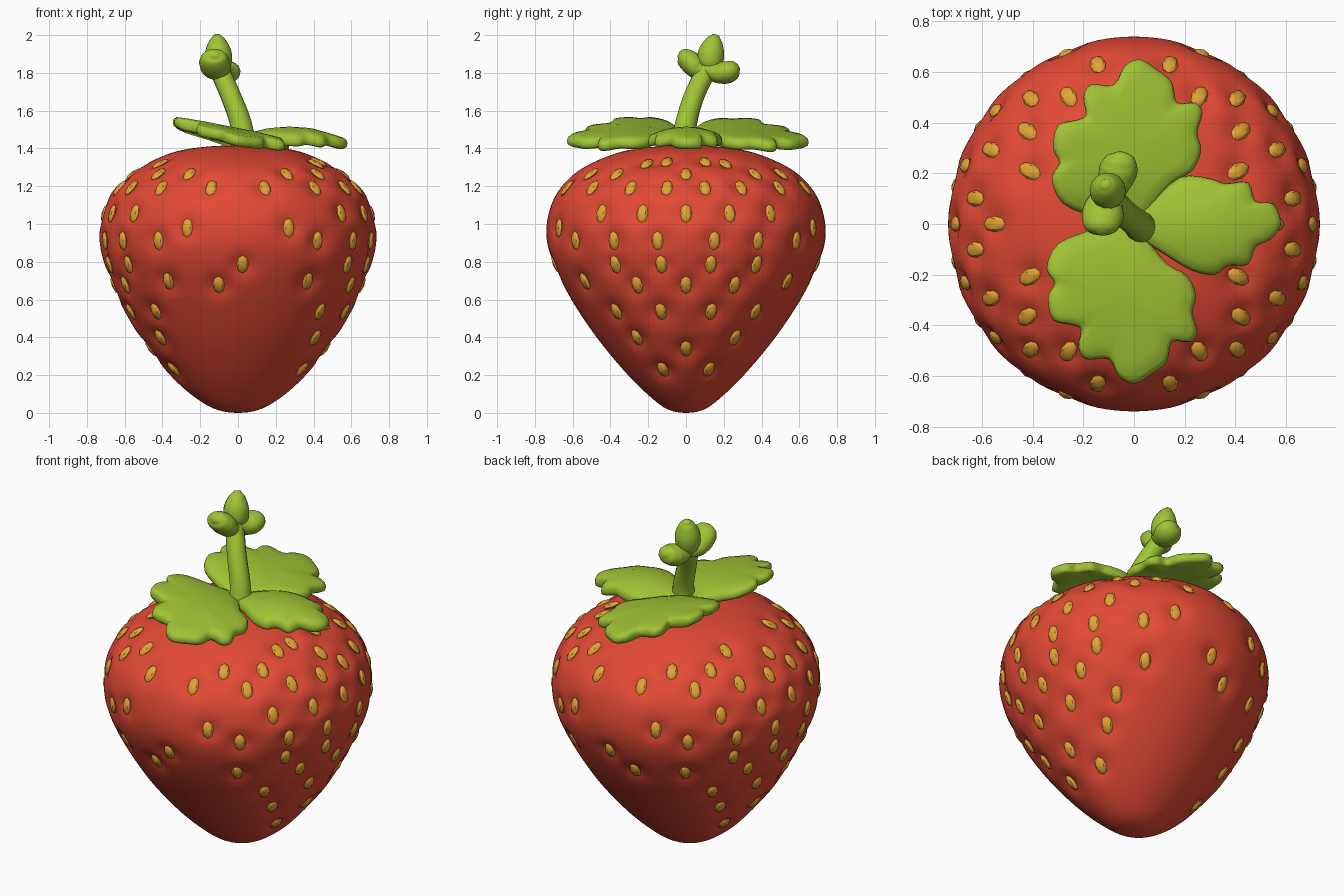
import bpy, bmesh, math
from mathutils import Vector, Matrix

if "Cube" in bpy.data.objects:
    bpy.data.objects.remove(bpy.data.objects["Cube"])


def material(name, rgb):
    m = bpy.data.materials.new(name)
    m.diffuse_color = (*rgb, 1)
    m.use_nodes = True
    m.node_tree.nodes["Principled BSDF"].inputs["Base Color"].default_value = m.diffuse_color
    return m


RED = material("berry red", (0.76, 0.066, 0.034))
GREEN = material("leaf green", (0.35, 0.55, 0.035))
GOLD = material("seed gold", (0.76, 0.37, 0.035))


def finish(name, bm, mat, angle=60):
    bmesh.ops.recalc_face_normals(bm, faces=bm.faces)
    me = bpy.data.meshes.new(name)
    bm.to_mesh(me)
    bm.free()
    me.materials.append(mat)
    ob = bpy.data.objects.new(name, me)
    bpy.context.collection.objects.link(ob)
    bpy.ops.object.select_all(action='DESELECT')
    ob.select_set(True)
    bpy.context.view_layer.objects.active = ob
    bpy.ops.object.shade_smooth_by_angle(angle=math.radians(angle))
    return ob


def spline(a, b, c, d, u):
    return 0.5 * (2 * b + (c - a) * u + (2 * a - 5 * b + 4 * c - d) * u * u
                  + (3 * b - a - 3 * c + d) * u ** 3)


def loft(bm, rings):
    """Closed skin over rings of points; first and last rings are single points."""
    rows = [[bm.verts.new(p) for p in ring] for ring in rings]
    for lo, hi in zip(rows, rows[1:]):
        n = max(len(lo), len(hi))
        for i in range(n):
            j = (i + 1) % n
            if len(lo) == 1:
                bm.faces.new((lo[0], hi[i], hi[j]))
            elif len(hi) == 1:
                bm.faces.new((lo[i], lo[j], hi[0]))
            else:
                bm.faces.new((lo[i], lo[j], hi[j], hi[i]))


# Berry profile: radius along x, radius along y, height
PROFILE = [Vector(p) for p in (
    (-.12, -.10, .015), (0, 0, 0), (.12, .10, .02), (.245, .20, .095), (.378, .325, .22),
    (.518, .473, .40), (.632, .607, .60), (.708, .705, .79), (.734, .739, .94),
    (.712, .720, 1.08), (.645, .657, 1.20), (.52, .54, 1.30), (.34, .35, 1.38),
    (.16, .16, 1.41), (0, 0, 1.415), (-.16, -.16, 1.41))]
SPANS = len(PROFILE) - 3


def ring_at(t):
    k = min(int(t), SPANS - 1)
    return spline(*PROFILE[k:k + 4], t - k)


def surface(a, t):
    rx, ry, z = ring_at(t)
    return Vector((rx * math.cos(a), ry * math.sin(a), z))


def frame_at(a, t):
    """Point, sideways, upward and outward directions on the berry."""
    e = 0.01
    side = (surface(a + e, t) - surface(a - e, t)).normalized()
    up = (surface(a, t + e) - surface(a, t - e)).normalized()
    return surface(a, t), side, up, side.cross(up).normalized()


# Seed rows: height and angles from +x, mirrored to all four quarters
ROWS = [(1.33, (26,)), (1.275, (0, 40, 62)), (1.20, (9, 27, 50, 77)),
        (1.06, (0, 19, 39)), (.98, (68,)), (.91, (12, 32, 54)), (.78, (11, 33)),
        (.69, (56,)), (.67, (0, 24)), (.53, (14, 42)), (.39, (35,)), (.33, (0,)), (.22, (23,))]
spots = [(88, .78), (99, .67), (272, .78), (261, .67), (13, 1.34), (347, 1.34)]
for z, angles in ROWS:
    for a in angles:
        spots += [(d % 360, z) for d in (a, -a, 180 - a, 180 + a)]
spots = sorted(set(spots))
seeds = []
for deg, z in spots:
    t = min((i * SPANS / 800 for i in range(800)), key=lambda s: abs(ring_at(s).z - z))
    seeds.append(frame_at(math.radians(deg), t))

# Berry with a dimple around every seed
SEG, STEP = 128, 96
rings = [[surface(0, 0)]]
for s in range(1, STEP):
    ring = []
    for i in range(SEG):
        p = surface(2 * math.pi * i / SEG, SPANS * s / STEP)
        q = p.copy()
        for c, _, _, n in seeds:
            d2 = (p - c).length_squared
            if d2 < 0.025:
                q -= n * 0.026 * math.exp(-d2 / 0.0036)
        ring.append(q)
    rings.append(ring)
rings.append([surface(0, SPANS)])
bm = bmesh.new()
loft(bm, rings)
finish("berry", bm, RED)

# Seeds: small pointed facets set in the dimples
bm = bmesh.new()
for c, side, up, n in seeds:
    m = Matrix((side * .032, n * .018, up * .051)).transposed().to_4x4()
    m.translation = c - n * .015
    bmesh.ops.create_uvsphere(bm, u_segments=8, v_segments=4, radius=1, matrix=m)
finish("seeds", bm, GOLD, 40)

# Leaves: lobed outlines seen from above
SIDE_LEAF = [(0, -.03), (-.14, .02), (-.28, .08), (-.325, .18), (-.295, .24), (-.32, .30),
             (-.30, .39), (-.23, .41), (-.19, .43), (-.20, .50), (-.17, .55), (-.08, .55),
             (-.04, .62), (.02, .65), (.09, .61), (.15, .56), (.17, .48), (.24, .48),
             (.27, .44), (.25, .36), (.265, .29), (.23, .21), (.15, .16), (.07, .06)]
RIGHT_LEAF = [(-.03, .0), (.06, .08), (.18, .185), (.30, .18), (.36, .16), (.45, .165),
              (.48, .09), (.55, .08), (.58, 0), (.54, -.06), (.48, -.09), (.45, -.16),
              (.37, -.165), (.32, -.20), (.23, -.185), (.12, -.12), (.03, -.06)]


def leaf(name, outline, centre, height, thick=.03):
    pts = [Vector(p) for p in outline]
    n = len(pts)
    edge = [spline(pts[i - 1], pts[i], pts[(i + 1) % n], pts[(i + 2) % n], u / 3)
            for i in range(n) for u in range(3)]
    mid = Vector(centre)

    def ring(f, lift):
        out = []
        for p in (edge if f else [mid]):
            q = mid + (p - mid) * f
            out.append((q.x, q.y, height(q.x, q.y) + lift))
        return out
    bm = bmesh.new()
    loft(bm, [ring(0, -thick), ring(.5, -thick), ring(.93, -thick), ring(.985, -.6 * thick),
              ring(1, 0), ring(.985, .6 * thick), ring(.93, thick), ring(.75, thick * 1.1),
              ring(.4, thick * 1.2), ring(0, thick * 1.2)])
    finish(name, bm, GREEN, 70)


def tilted(x, y):
    # raised to the left, drooping towards the tip and the stem
    return 1.472 - .2 * x - .12 * max(0, abs(y) - .35) - .9 * max(0, .22 - abs(y)) ** 2


def arched(x, y):
    return 1.435 + .045 * math.sin(math.pi * min(1, max(0, x / .55))) - .05 * max(0, x - .4) - 1.1 * y * y


leaf("back_leaf", SIDE_LEAF, (-.02, .3), tilted)
leaf("front_leaf", [(x - .02, -y * .97) for x, y in SIDE_LEAF], (-.04, -.3), tilted)
leaf("right_leaf", RIGHT_LEAF, (.27, 0), arched)


# Stem and bud lobes: tubes swept along short paths
def tube(name, path, radii, ref=(0, 1, .2), wide=1, sides=14, steps=5):
    pts = [Vector(p) for p in path]
    pts = [2 * pts[0] - pts[1]] + pts + [2 * pts[-1] - pts[-2]]
    rad = [radii[0]] + list(radii) + [radii[-1]]
    line = [(spline(*pts[k:k + 4], u / steps), spline(*rad[k:k + 4], u / steps))
            for k in range(len(path) - 1) for u in range(steps)]
    line.append((pts[-2], radii[-1]))
    rings = [[line[0][0]]]
    for i, (p, r) in enumerate(line):
        d = line[min(i + 1, len(line) - 1)][0] - line[max(i - 1, 0)][0]
        x = d.cross(Vector(ref)).normalized()
        y = d.cross(x).normalized()
        rings.append([p + r * (x * wide * math.cos(w) + y * math.sin(w))
                      for w in (2 * math.pi * s / sides for s in range(sides))])
    rings.append([line[-1][0]])
    bm = bmesh.new()
    loft(bm, rings)
    finish(name, bm, GREEN, 70)


UP = (0, .1, 1)
tube("stem", [(.03, -.02, 1.39), (.015, 0, 1.53), (-.035, .04, 1.67), (-.09, .10, 1.80),
              (-.10, .12, 1.86)], (.068, .058, .054, .052, .045))
tube("bud_tip", [(-.09, .11, 1.79), (-.10, .125, 1.84), (-.105, .135, 1.91), (-.11, .15, 1.97),
                 (-.115, .16, 2.0)], (.03, .065, .07, .045, .018))
tube("bud_front_lobe", [(-.09, .12, 1.80), (-.115, .07, 1.82), (-.125, .02, 1.86),
                        (-.125, -.02, 1.89), (-.125, -.04, 1.90)],
     (.04, .058, .06, .045, .015), UP, 1.35)
tube("bud_back_lobe", [(-.09, .11, 1.82), (-.075, .17, 1.80), (-.06, .22, 1.805),
                       (-.055, .26, 1.825), (-.055, .28, 1.835)],
     (.04, .055, .06, .045, .015), UP, 1.25)
